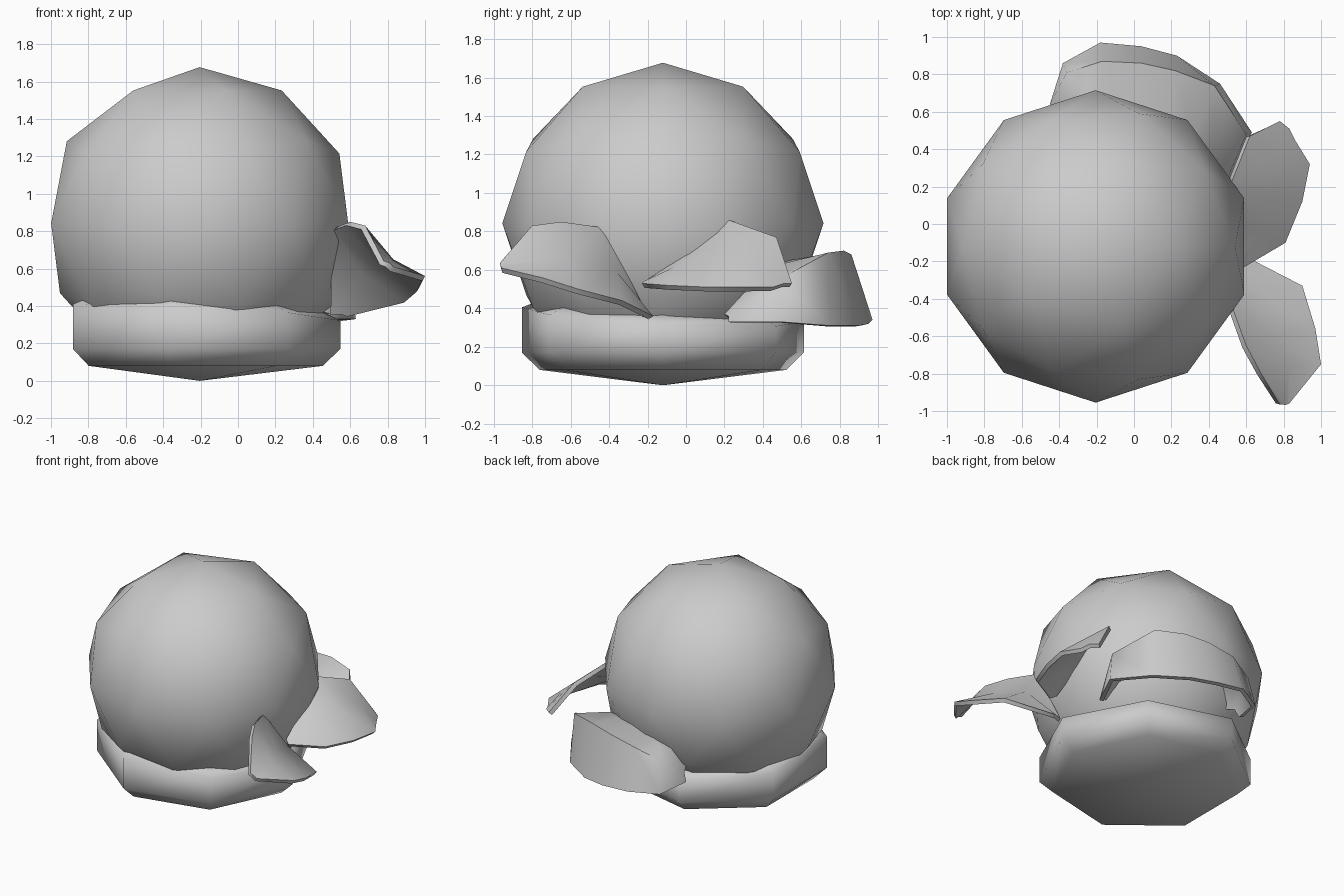
import bpy, bmesh, math

if "Cube" in bpy.data.objects:
    bpy.data.objects.remove(bpy.data.objects["Cube"])

CX, CY = -0.205, -0.12          # axis of the ball and the cup

mat = bpy.data.materials.new("light_grey")
mat.diffuse_color = (0.6, 0.6, 0.6, 1)
mat.use_nodes = True
mat.node_tree.nodes["Principled BSDF"].inputs["Base Color"].default_value = mat.diffuse_color


def finish(name, bm):
    """Turn a bmesh into a smooth shaded object."""
    bmesh.ops.recalc_face_normals(bm, faces=bm.faces)
    mesh = bpy.data.meshes.new(name)
    bm.to_mesh(mesh)
    bm.free()
    mesh.materials.append(mat)
    for p in mesh.polygons:
        p.use_smooth = True
    ob = bpy.data.objects.new(name, mesh)
    bpy.context.collection.objects.link(ob)
    return ob


def leaf(name, rows, thickness=0.03):
    """Loft a curved sheet through rows of points and give it thickness."""
    bm = bmesh.new()
    grid = [[bm.verts.new(p) for p in row] for row in rows]
    for a, b in zip(grid, grid[1:]):
        for i in range(len(a) - 1):
            bm.faces.new((a[i], a[i + 1], b[i + 1], b[i]))
    ob = finish(name, bm)
    # keep the visible outer side in place and thicken inward
    up = sum(p.normal.z * p.area for p in ob.data.polygons)
    if up < 0:
        ob.data.flip_normals()
    mod = ob.modifiers.new("thickness", 'SOLIDIFY')
    mod.thickness = thickness
    mod.offset = -1
    bpy.ops.object.select_all(action='DESELECT')
    ob.select_set(True)
    bpy.context.view_layer.objects.active = ob
    bpy.ops.object.modifier_apply(modifier=mod.name)
    bpy.ops.object.shade_smooth_by_angle(angle=math.radians(60))
    return ob


# Big low-poly ball
bm = bmesh.new()
bmesh.ops.create_icosphere(bm, subdivisions=2, radius=0.835)
bmesh.ops.translate(bm, verts=bm.verts, vec=(CX, CY, 0.842))
finish("ball", bm)

# Seven sided cup with a shallow pointed base and a slightly tilted rim
SIDES = 7
bm = bmesh.new()
rings = []
for r, z, tilt in ((0.658, 0.08, 0), (0.752, 0.17, 0), (0.752, 0.36, 0.05), (0.66, 0.40, 0.05)):
    ring = []
    for i in range(SIDES):
        a = math.tau * i / SIDES
        x, y = r * math.cos(a), r * math.sin(a)
        ring.append(bm.verts.new((CX + x, CY + y, z - tilt * (x + y))))
    rings.append(ring)
tip = bm.verts.new((CX, CY, 0))
for i in range(SIDES):
    j = (i + 1) % SIDES
    bm.faces.new((tip, rings[0][j], rings[0][i]))
    for lo, hi in zip(rings, rings[1:]):
        bm.faces.new((lo[i], lo[j], hi[j], hi[i]))
bm.faces.new(rings[-1])
finish("cup", bm)

# Back leaf: arched hood leaning on the ball
leaf("back_leaf", [
    [(-.45, .64, .36), (-.38, .86, .33), (-.18, .97, .34), (.04, .95, .32),
     (.23, .90, .31), (.46, .75, .31), (.63, .49, .33), (.50, .22, .33)],
    [(-.42, .62, .42), (-.36, .81, .56), (-.17, .87, .64), (.04, .86, .68),
     (.22, .82, .70), (.43, .74, .69), (.60, .48, .55), (.49, .22, .36)],
    [(-.38, .53, .45), (-.30, .58, .58), (-.17, .60, .62), (.03, .58, .65),
     (.18, .54, .65), (.32, .45, .62), (.42, .30, .48), (.45, .20, .37)],
])

# Right leaf
leaf("right_leaf", [
    [(.55, -.20, .55), (.54, 0, .68), (.52, .22, .86), (.62, .47, .77), (.78, .55, .53)],
    [(.57, -.22, .54), (.66, -.05, .62), (.70, .15, .71), (.77, .37, .65), (.83, .51, .53)],
    [(.59, -.23, .53), (.81, -.10, .52), (.90, .12, .51), (.94, .32, .51), (.86, .45, .51)],
])

# Front leaf
leaf("front_leaf", [
    [(.50, -.20, .37), (.52, -.43, .82), (.60, -.65, .85), (.68, -.80, .83), (.78, -.965, .64)],
    [(.56, -.18, .37), (.68, -.36, .59), (.75, -.60, .66), (.83, -.76, .65), (.81, -.967, .63)],
    [(.59, -.17, .36), (.90, -.33, .44), (.97, -.56, .50), (1.0, -.75, .56), (.83, -.96, .61)],
])
